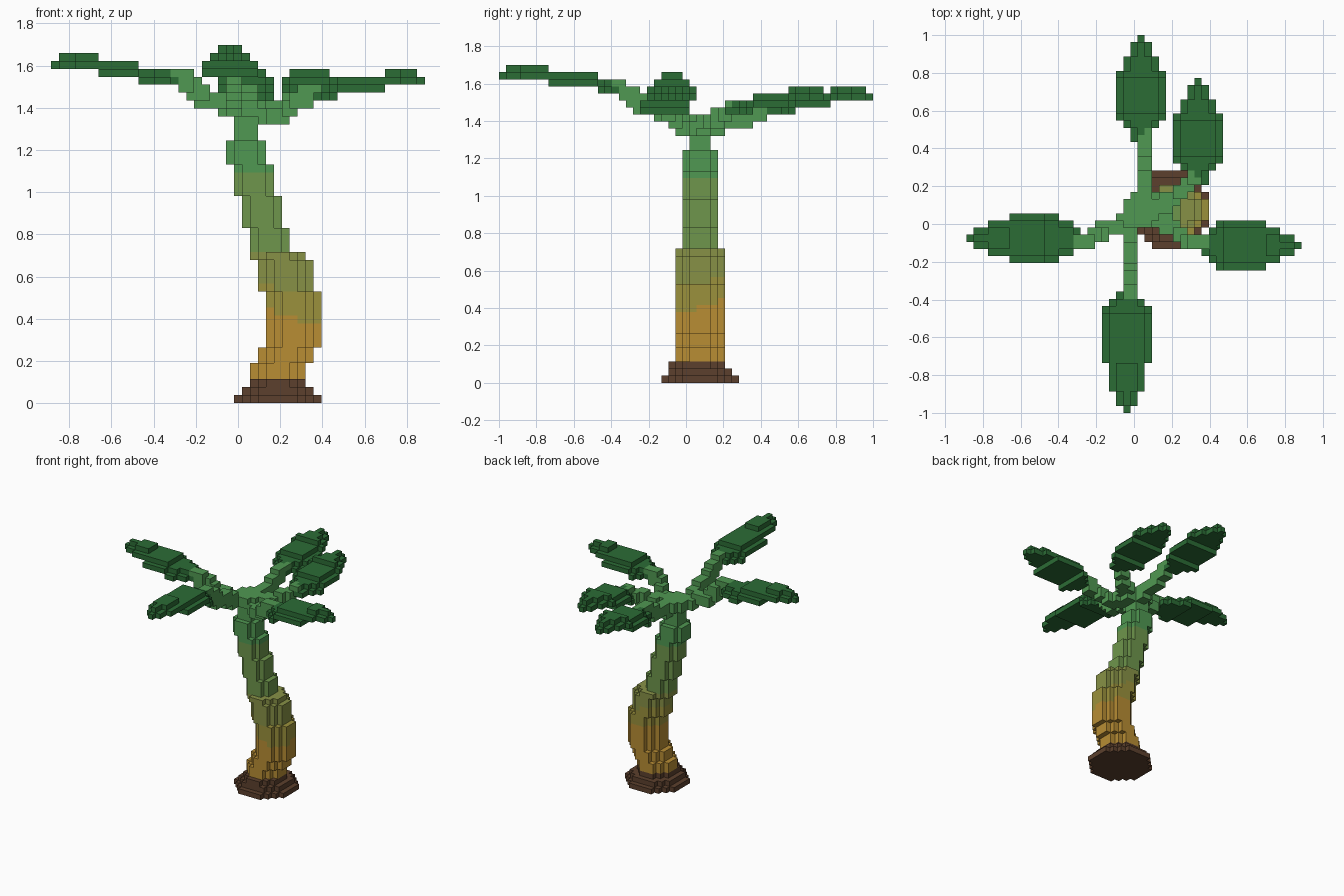
import bpy, bmesh
from mathutils import Vector

if "Cube" in bpy.data.objects:
    bpy.data.objects.remove(bpy.data.objects["Cube"])

V = 2 / 53  # size of one block


def material(name, rgb):
    lin = [((c / 255 + 0.055) / 1.055) ** 2.4 for c in rgb] + [1]
    m = bpy.data.materials.new(name)
    m.use_nodes = True
    m.diffuse_color = lin
    bsdf = m.node_tree.nodes["Principled BSDF"]
    bsdf.inputs["Base Color"].default_value = lin
    bsdf.inputs["Roughness"].default_value = 0.9
    return m


BROWN = material("root brown", (92, 64, 45))
OCHRE = material("ochre bark", (184, 141, 52))
KHAKI = material("khaki bark", (155, 145, 60))
OLIVE = material("olive bark", (135, 145, 70))
MOSS = material("moss bark", (110, 150, 76))
GREEN = material("stem green", (80, 152, 82))
LEAF = material("leaf green", (43, 108, 53))

# The six sides of a block: direction and its two in-plane axes
SIDES = [(Vector(d), Vector(a), Vector(b)) for d, a, b in (
    ((1, 0, 0), (0, 1, 0), (0, 0, 1)), ((-1, 0, 0), (0, 0, 1), (0, 1, 0)),
    ((0, 1, 0), (0, 0, 1), (1, 0, 0)), ((0, -1, 0), (1, 0, 0), (0, 0, 1)),
    ((0, 0, 1), (1, 0, 0), (0, 1, 0)), ((0, 0, -1), (0, 1, 0), (1, 0, 0)))]


def blocks(name, cells, mats, rule=lambda c: 0):
    """Make an object from the outer sides of a set of block cells."""
    bm = bmesh.new()
    corners = {}

    def vert(p):
        key = tuple(round(2 * c) for c in p)
        if key not in corners:
            corners[key] = bm.verts.new(p * V)
        return corners[key]

    for cell in sorted(cells):
        centre = Vector(cell) + Vector((0, 0, 0.5))
        for d, a, b in SIDES:
            if tuple(int(c + n) for c, n in zip(cell, d)) in cells:
                continue
            m = centre + d / 2
            face = bm.faces.new([vert(m + (a * i + b * j) / 2)
                                 for i, j in ((-1, -1), (1, -1), (1, 1), (-1, 1))])
            face.material_index = rule(centre * V)
    mesh = bpy.data.meshes.new(name)
    bm.to_mesh(mesh)
    bm.free()
    for m in mats:
        mesh.materials.append(m)
    obj = bpy.data.objects.new(name, mesh)
    bpy.context.collection.objects.link(obj)
    return obj


def disc(cx, cy, width, z0, z1):
    r = width // 2
    return {(cx + x, cy + y, z) for z in range(z0, z1)
            for x in range(-r, r + 1) for y in range(-r, r + 1)
            if x * x + y * y <= width * width / 4}


def stem(*points):
    """Two-block-thick stalk along a path."""
    cells = set()
    for p, q in zip(points, points[1:]):
        p, q = Vector(p), Vector(q)
        for i in range(13):
            c = p.lerp(q, i / 12)
            x, y, z = (round(n) for n in c)
            cells |= {(x + i, y + j, z + k) for i in (0, 1) for j in (0, 1) for k in (0, 1)}
    return cells


def leaf(axis, sign, tip, centre, widths, bottoms):
    """Blade running inward from its tip, with a narrower raised layer on top."""
    widths = [w for w, n in widths for _ in range(n)]
    bottoms = [z for z, n in bottoms for _ in range(n)]
    plan = {(s, t) for s, w in enumerate(widths) for t in range(-(w // 2), w // 2 + 1)}
    cells = set()
    for s, t in plan:
        along = sign * (tip - s)
        x, y = (along, centre + t) if axis == "x" else (centre + t, along)
        cells.add((x, y, bottoms[s]))
        if {(s + 1, t), (s - 1, t), (s, t + 1), (s, t - 1)} <= plan:
            cells.add((x, y, bottoms[s] + 1))
    return cells


# Stepped root mound
base = disc(5, 2, 11, 0, 1) | disc(5, 2, 9, 1, 2) | disc(5, 2, 7, 2, 3)
base |= {(x, y - 1, z) for x, y, z in disc(5, 2, 7, 2, 3)}
blocks("root_mound", base, [BROWN])

# Curved trunk: centre x, width, bottom, top
trunk = set()
for cx, w, z0, z1 in ((5, 7, 3, 5), (6, 7, 5, 7), (7, 7, 7, 14), (6, 7, 14, 18),
                      (5, 7, 18, 19), (4, 5, 19, 22), (3, 5, 22, 26),
                      (2, 5, 26, 30), (1, 5, 30, 33)):
    trunk |= disc(cx, 2, w, z0, z1)


def bark(c):
    """Colour bands climbing the trunk, slightly tilted."""
    h = c.z + 0.25 * (c.x - 0.2) - 0.25 * (c.y - 0.08)
    if c.z > 1.085:
        return 4
    if c.z > 0.72:
        return 3
    return 0 if h < 0.45 else 1 if h < 0.57 else 2


blocks("trunk", trunk, [OCHRE, KHAKI, OLIVE, MOSS, GREEN], bark)

# Leaves
SHAPE = ((1, 1), (3, 2), (5, 2), (7, 7), (5, 1), (3, 2))
RISE = ((40, 6), (39, 5), (38, 4))
leaves = {
    "leaf_back": leaf("y", 1, 26, 1, SHAPE, RISE),
    "leaf_back_left": leaf("y", 1, 20, 9, SHAPE, RISE),
    "leaf_front": leaf("y", -1, 26, -1,
                       ((1, 1), (3, 2), (5, 4), (7, 8), (5, 1), (3, 1)),
                       ((43, 7), (42, 7), (41, 3))),
    "leaf_left": leaf("x", 1, 23, -3,
                      ((1, 1), (3, 2), (5, 2), (7, 7), (5, 1), (3, 1)),
                      ((40, 5), (39, 6), (38, 3))),
    "leaf_right": leaf("x", -1, 23, -2,
                       ((1, 1), (3, 2), (5, 3), (7, 7), (5, 2), (3, 1)),
                       ((42, 6), (41, 5), (40, 5))),
}
for name, cells in leaves.items():
    blocks(name, cells, [LEAF])

# Crown with a stalk to each leaf
crown = {(x, y, z) for x in range(3) for y in range(1, 4) for z in range(33, 38)}
crown |= disc(1, 2, 5, 36, 38)
crown |= stem((1, 3, 35), (1, 6, 36), (1, 9, 37), (1, 12, 38))
crown |= stem((2, 2, 35), (5, 3, 36), (7, 5, 37), (8, 6, 38))
crown |= stem((-1, 0, 36), (-1, -3, 37), (-1, -6, 38), (-1, -10, 41))
crown |= stem((2, 1, 35), (5, -1, 35), (7, -3, 37), (9, -3, 38))
crown |= stem((-1, 0, 36), (-4, -1, 37), (-6, -2, 38), (-7, -3, 40), (-9, -3, 40))
blocks("crown_stalks", crown.difference(*leaves.values()), [GREEN])
